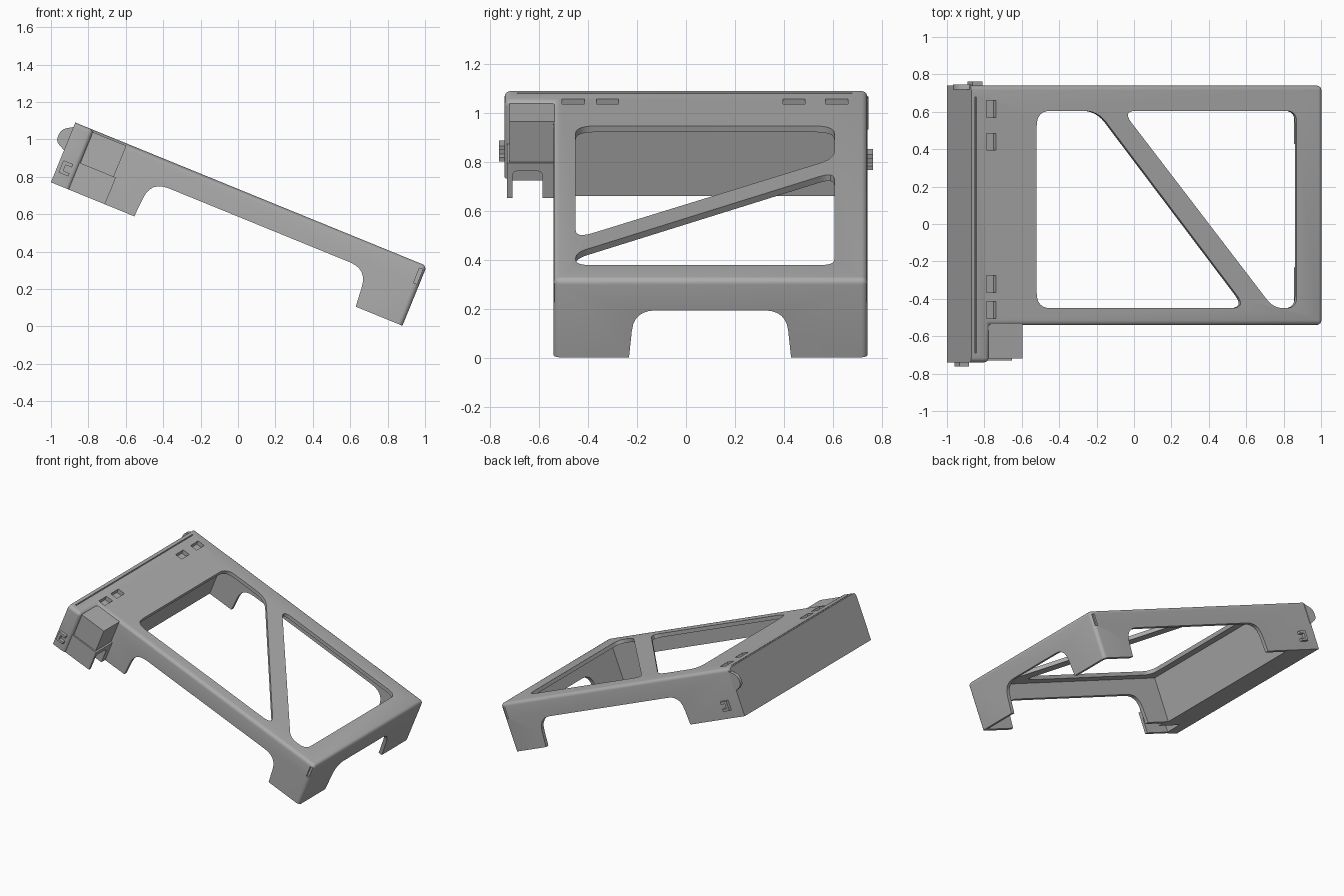
import bpy, bmesh, math
from mathutils import Matrix, Vector

cube = bpy.data.objects.get("Cube")
if cube:
    bpy.data.objects.remove(cube, do_unlink=True)

# Everything is laid out level as (length, y, height below top), then tilted
TILT = Matrix.Translation((-0.87, 0, 1.09)) @ Matrix.Rotation(math.radians(22.2), 4, 'Y')
LENGTH, DEPTH, WALL, ROUND = 2.03, -0.345, 0.027, 0.025
FRONT, BACK, HEAD_FRONT = -0.54, 0.74, -0.74

grey = bpy.data.materials.new("mid grey plastic")
grey.use_nodes = True
grey.diffuse_color = (0.42, 0.42, 0.42, 1)
grey.node_tree.nodes["Principled BSDF"].inputs["Base Color"].default_value = (0.42, 0.42, 0.42, 1)


def rounded(corners, steps=6):
    """Corners are (a, b, fillet length); returns the filleted outline."""
    out = []
    for i, (a, b, d) in enumerate(corners):
        p = Vector((a, b))
        if d == 0:
            out.append(p)
            continue
        ends = [p + (Vector(corners[j][:2]) - p).normalized() * d
                for j in (i - 1, (i + 1) % len(corners))]
        for k in range(steps + 1):
            t = k / steps
            out.append(ends[0] * (1 - t) ** 2 + p * 2 * t * (1 - t) + ends[1] * t * t)
    return out


def prism(name, outline, axis, lo, hi, bevel=None, width=ROUND):
    """Extrude an outline along u, y or w."""
    place = {'u': lambda p, t: (t, p[0], p[1]),
             'y': lambda p, t: (p[0], t, p[1]),
             'w': lambda p, t: (p[0], p[1], t)}[axis]
    bm = bmesh.new()
    face = bm.faces.new([bm.verts.new(place(p, lo)) for p in outline])
    top = bmesh.ops.extrude_face_region(bm, geom=[face])["geom"]
    shift = Vector(place((0, 0), hi - lo))
    bmesh.ops.translate(bm, vec=shift, verts=[g for g in top if isinstance(g, bmesh.types.BMVert)])
    bmesh.ops.recalc_face_normals(bm, faces=bm.faces)
    if bevel:
        edges = [e for e in bm.edges if bevel(e.verts[0].co, e.verts[1].co)]
        bmesh.ops.bevel(bm, geom=edges, offset=width, segments=4, profile=0.5, affect='EDGES')
    mesh = bpy.data.meshes.new(name)
    bm.to_mesh(mesh)
    bm.free()
    mesh.materials.append(grey)
    obj = bpy.data.objects.new(name, mesh)
    bpy.context.collection.objects.link(obj)
    return obj


def box(name, u, y, w, **kw):
    return prism(name, [(u[0], y[0]), (u[1], y[0]), (u[1], y[1]), (u[0], y[1])], 'w', *w, **kw)


def cut(obj, cutters):
    for c in cutters:
        c.hide_render = True
        m = obj.modifiers.new("cut", 'BOOLEAN')
        m.operation, m.solver, m.object = 'DIFFERENCE', 'EXACT', c
    bpy.context.view_layer.update()
    result = bpy.data.meshes.new_from_object(obj.evaluated_get(bpy.context.evaluated_depsgraph_get()))
    obj.modifiers.clear()
    obj.data = result
    for c in cutters:
        bpy.data.objects.remove(c, do_unlink=True)


# Frame: rounded L-shaped block, sharp along its rear and bottom edges
def outer_edge(a, b):
    at_rear = a.x < 0.001 and b.x < 0.001
    at_bottom = a.z < DEPTH + 0.001 and b.z < DEPTH + 0.001
    return not at_rear and not at_bottom


plan = [(0, HEAD_FRONT), (0.108, HEAD_FRONT), (0.108, FRONT),
        (LENGTH, FRONT), (LENGTH, BACK), (0, BACK)]
frame = prism("stand_frame", plan, 'w', DEPTH, 0, bevel=outer_edge)

cutters = [box("cavity", (0.29, LENGTH - WALL), (FRONT + WALL, BACK - WALL), (-0.5, -WALL))]

# Arches between the legs
side_arch = rounded([(0.478, -0.4, 0), (0.495, -0.137, 0.1), (1.742, -0.137, 0.1), (1.765, -0.4, 0)])
cutters.append(prism("side_arch", side_arch, 'y', -1, 1))
end_arch = rounded([(-0.238, -0.4, 0), (-0.212, -0.138, 0.09), (0.408, -0.138, 0.09), (0.434, -0.4, 0)])
cutters.append(prism("end_arch", end_arch, 'u', 1.9, 2.2))

# Two windows that leave a diagonal brace
rear_window = rounded([(0.378, 0.605, 0.08), (0.73, 0.605, 0.08), (1.59, -0.45, 0.09), (0.378, -0.45, 0.08)])
fore_window = rounded([(0.873, 0.605, 0.08), (1.879, 0.605, 0.06), (1.879, -0.45, 0.06), (1.745, -0.45, 0.06)])
for outline in (rear_window, fore_window):
    cutters.append(prism("window", outline, 'w', -0.1, 0.1))

# Slots in the head, groove along its rear edge, notches at the low corners
for y in (0.615, 0.44, -0.32, -0.46):
    cutters.append(box("slot", (0.088, 0.142), (y - 0.045, y + 0.045), (-0.03, 0.1)))
cutters.append(box("groove", (0.022, 0.029), (-0.69, 0.68), (-0.008, 0.1)))
for y in (FRONT, BACK):
    cutters.append(box("notch", (1.998, 2.018), (y - 0.012, y + 0.012), (-0.11, -0.025)))
cut(frame, cutters)
parts = [frame]

# Side housing and the hollow socket below it
parts.append(box("side_housing", (0.09, 0.3), (-0.72, FRONT + 0.01), (-0.2, -0.012)))
socket = box("socket", (0.09, 0.312), (-0.73, FRONT + 0.01), (DEPTH, -0.19))
mouth = rounded([(-0.708, -0.5, 0), (-0.708, -0.225, 0.025), (-0.585, -0.225, 0.025), (-0.585, -0.5, 0)])
cut(socket, [prism("mouth", mouth, 'u', 0.12, 0.5)])
parts.append(socket)

# C-shaped clips on the two ends of the head
for name, u, w, lo, hi in (("front_clip", 0.046, -0.246, -0.762, -0.735),
                           ("back_clip", 0.124, -0.252, 0.735, 0.762)):
    c_shape = [(-0.028, -0.035), (0.028, -0.035), (0.028, -0.017), (-0.008, -0.017),
               (-0.008, 0.017), (0.028, 0.017), (0.028, 0.035), (-0.028, 0.035)]
    parts.append(prism(name, [(u + a, w + b) for a, b in c_shape], 'y', lo, hi))

# Hook behind the back rear corner
hook = rounded([(0.01, -0.02, 0), (-0.055, -0.06, 0.03), (-0.06, -0.13, 0.03), (0.01, -0.165, 0)])
parts.append(prism("rear_hook", hook, 'y', 0.72, 0.745))

# Tilt the parts and shade them
bpy.ops.object.select_all(action='DESELECT')
for part in parts:
    part.data.transform(TILT)
    part.select_set(True)
bpy.context.view_layer.objects.active = frame
bpy.ops.object.shade_smooth_by_angle(angle=math.radians(30))
